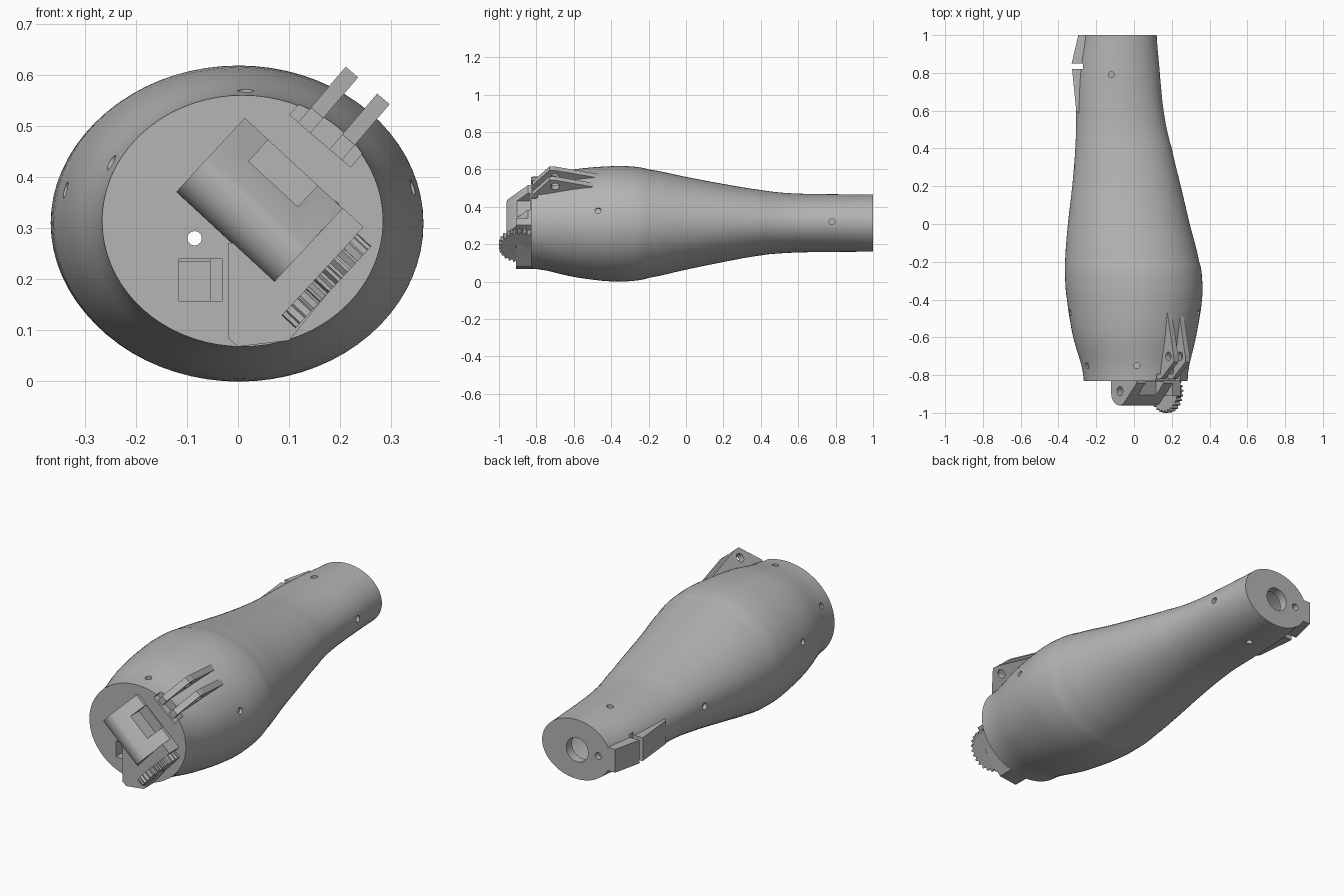
import bpy, bmesh, math
from mathutils import Vector as V

if "Cube" in bpy.data.objects:
    bpy.data.objects.remove(bpy.data.objects["Cube"])

grey = bpy.data.materials.new("plain_grey")
grey.use_nodes = True
grey.diffuse_color = (0.46, 0.46, 0.46, 1)
grey.node_tree.nodes["Principled BSDF"].inputs["Base Color"].default_value = grey.diffuse_color

X, Y, Z = V((1, 0, 0)), V((0, 1, 0)), V((0, 0, 1))


def finish(name, bm):
    bmesh.ops.recalc_face_normals(bm, faces=bm.faces)
    mesh = bpy.data.meshes.new(name)
    bm.to_mesh(mesh)
    bm.free()
    mesh.materials.append(grey)
    ob = bpy.data.objects.new(name, mesh)
    bpy.context.collection.objects.link(ob)
    return ob


def skin(name, rings):
    """Join closed rings of points into a capped solid."""
    bm = bmesh.new()
    rows = [[bm.verts.new(p) for p in ring] for ring in rings]
    n = len(rows[0])
    for a, b in zip(rows, rows[1:]):
        for i in range(n):
            j = (i + 1) % n
            bm.faces.new((a[i], a[j], b[j], b[i]))
    bm.faces.new(rows[0])
    bm.faces.new(rows[-1])
    return finish(name, bm)


def prism(name, pts, u, v, w, w0, w1):
    """Extrude a 2D outline in the u,v plane along w."""
    return skin(name, [[u * p + v * q + w * h for p, q in pts] for h in (w0, w1)])


def box(name, x, y, z, u=X, v=Y, w=Z):
    pts = [(x[0], y[0]), (x[1], y[0]), (x[1], y[1]), (x[0], y[1])]
    return prism(name, pts, u, v, w, *z)


def circle(cx, cy, r, n=24):
    return [(cx + r * math.cos(math.tau * i / n), cy + r * math.sin(math.tau * i / n)) for i in range(n)]


def drill(at, axis, r, half):
    """Round cutter centred on a point."""
    axis = V(axis).normalized()
    u = axis.orthogonal().normalized()
    v = axis.cross(u)
    at = V(at)
    return skin("cutter", [[at + u * p + v * q + axis * h for p, q in circle(0, 0, r)] for h in (-half, half)])


def carve(ob, cutters):
    for c in cutters:
        c.hide_render = True
        m = ob.modifiers.new("cut", "BOOLEAN")
        m.operation, m.solver, m.object = "DIFFERENCE", "EXACT", c
    dg = bpy.context.evaluated_depsgraph_get()
    mesh = bpy.data.meshes.new_from_object(ob.evaluated_get(dg))
    ob.modifiers.clear()
    ob.data = mesh
    for c in cutters:
        bpy.data.objects.remove(c)


def smooth(ob, angle=30):
    bpy.ops.object.select_all(action="DESELECT")
    ob.select_set(True)
    bpy.context.view_layer.objects.active = ob
    bpy.ops.object.shade_smooth_by_angle(angle=math.radians(angle))


# Shell stations: y, left x, right x, bottom z, top z
stations = [
    (-0.79, -0.270, 0.286, 0.066, 0.563),
    (-0.60, -0.322, 0.328, 0.025, 0.600),
    (-0.40, -0.355, 0.360, 0.001, 0.617),
    (-0.28, -0.365, 0.360, 0.004, 0.615),
    (-0.20, -0.365, 0.345, 0.020, 0.600),
    (0.00, -0.350, 0.295, 0.064, 0.560),
    (0.20, -0.327, 0.248, 0.105, 0.522),
    (0.40, -0.311, 0.200, 0.140, 0.490),
    (0.52, -0.307, 0.170, 0.152, 0.475),
    (0.65, -0.306, 0.150, 0.157, 0.469),
    (0.82, -0.296, 0.135, 0.159, 0.467),
    (1.00, -0.270, 0.120, 0.160, 0.465),
]


def blend(a, b, c, d, t):
    return 0.5 * (2 * b + (c - a) * t + (2 * a - 5 * b + 4 * c - d) * t * t + (3 * b - a - 3 * c + d) * t ** 3)


def oval(s, k=1.0, n=72):
    y, l, r, b, t = s
    return [V(((l + r) / 2 + k * (r - l) / 2 * p, y, (b + t) / 2 + k * (t - b) / 2 * q))
            for p, q in circle(0, 0, 1, n)]


fine = []
for i in range(len(stations) - 1):
    a, b, c, d = (stations[min(max(j, 0), len(stations) - 1)] for j in range(i - 1, i + 3))
    fine += [(b[0] + (c[0] - b[0]) * t / 4, *(blend(a[k], b[k], c[k], d[k], t / 4) for k in range(1, 5)))
             for t in range(4)]
fine.append(stations[-1])

# Hollow shell with a straight rim at the front
shell = skin("shell", [oval((-0.83, -0.266, 0.284, 0.068, 0.560))] + [oval(s) for s in fine])
cavity = skin("cutter", [oval(s, 0.86) for s in fine[1:-1]])

# Frame of the front mount: r points outward, t across the prongs
r, t = V((0.65, 0, 0.76)), V((0.76, 0, -0.65))
cuts = [
    cavity,
    box("cutter", (0.462, 0.7), (-0.9, -0.795), (-0.262, -0.105), r, Y, t),
    box("cutter", (-0.115, -0.03), (-0.9, -0.7), (0.157, 0.24)),
    box("cutter", (-0.4, -0.27), (0.82, 0.85), (0.2, 0.42)),
    drill((-0.085, -0.8, 0.28), Y, 0.014, 0.1),
    drill((0.185, -0.8, 0.34), Y, 0.014, 0.1),
    drill((-0.08, 1, 0.31), Y, 0.062, 0.1),
    drill((-0.2, 1, 0.31), Y, 0.018, 0.03),
]
# Screw holes around the shell
for at, axis in [((0.015, -0.75, 0.57), Z), ((-0.25, -0.75, 0.43), (-0.8, 0, 0.6)),
                 ((-0.338, -0.47, 0.375), (-1, 0, 0.25)), ((0.345, -0.47, 0.38), (1, 0, 0.25)),
                 ((-0.12, 0.79, 0.46), Z), ((0.137, 0.78, 0.32), X),
                 ((-0.318, 0.3, 0.33), X), ((-0.08, 0.79, 0.16), Z)]:
    cuts.append(drill(at, axis, 0.016, 0.02))
carve(shell, cuts)
smooth(shell)

# Wall behind the front window
box("window_socket", (-0.14, -0.01), (-0.68, -0.66), (0.14, 0.235))
box("window_rib", (-0.055, -0.03), (-0.8, -0.66), (0.157, 0.24))

# Pair of triangular prongs with pin holes
blade = [(0.45, -0.82), (0.50, -0.82), (0.605, -0.73), (0.604, -0.70), (0.552, -0.47), (0.49, -0.47)]
for side, t0 in (("upper", -0.240), ("lower", -0.159)):
    prong = prism(side + "_prong", blade, r, Y, t, t0, t0 + 0.032)
    carve(prong, [drill(r * 0.56 + t * t0 + Y * -0.70, t, 0.022, 0.08)])

# Side latch split by a notch
prism("latch_front", [(-0.25, 0.55), (-0.306, 0.6), (-0.328, 0.82), (-0.25, 0.82)], X, Y, Z, 0.25, 0.37)
prism("latch_rear", [(-0.25, 0.85), (-0.33, 0.85), (-0.295, 1), (-0.25, 1)], X, Y, Z, 0.25, 0.37)

# Foot of the drive unit on the front face
prism("drive_foot", [(-0.02, 0.27), (-0.02, 0.085), (0, 0.068), (0.1, 0.08), (0.215, 0.22), (0.2, 0.3)],
      X, Z, Y, -0.91, -0.82)

# Tilted drive unit: d along its axle, n across it
d, n = V((0.735, 0, -0.68)), V((0.68, 0, 0.735))
arc = [(0.255 - 0.065 * math.cos(a), -0.895 - 0.065 * math.sin(a))
       for a in (math.radians(115) * i / 16 for i in range(17))]
barrel = prism("drive_barrel", [(0.19, -0.82)] + arc + [(0.387, -0.845), (0.387, -0.82)], n, Y, d, -0.34, -0.08)
carve(barrel, [box("cutter", (0.33, 0.42), (-1, -0.835), (-0.277, -0.146), n, Y, d),
               drill(d * -0.34 + n * 0.257 + Y * -0.885, d, 0.024, 0.06)])
smooth(barrel)

box("drive_arm", (0.138, 0.388), (-0.91, -0.82), (-0.08, -0.025), n, Y, d)

# Toothed wheel
teeth = 26
rim = []
for i in range(teeth * 4):
    a = math.tau * (i + 0.5) / (teeth * 4)
    k = 0.111 if i % 4 < 2 else 0.098
    rim.append((0.26 + k * math.cos(a), -0.889 + k * math.sin(a)))
gear = prism("gear", rim, n, Y, d, -0.025, 0.012)
carve(gear, [drill(d * 0.012 + n * 0.26 + Y * -0.889, d, 0.022, 0.03)])
